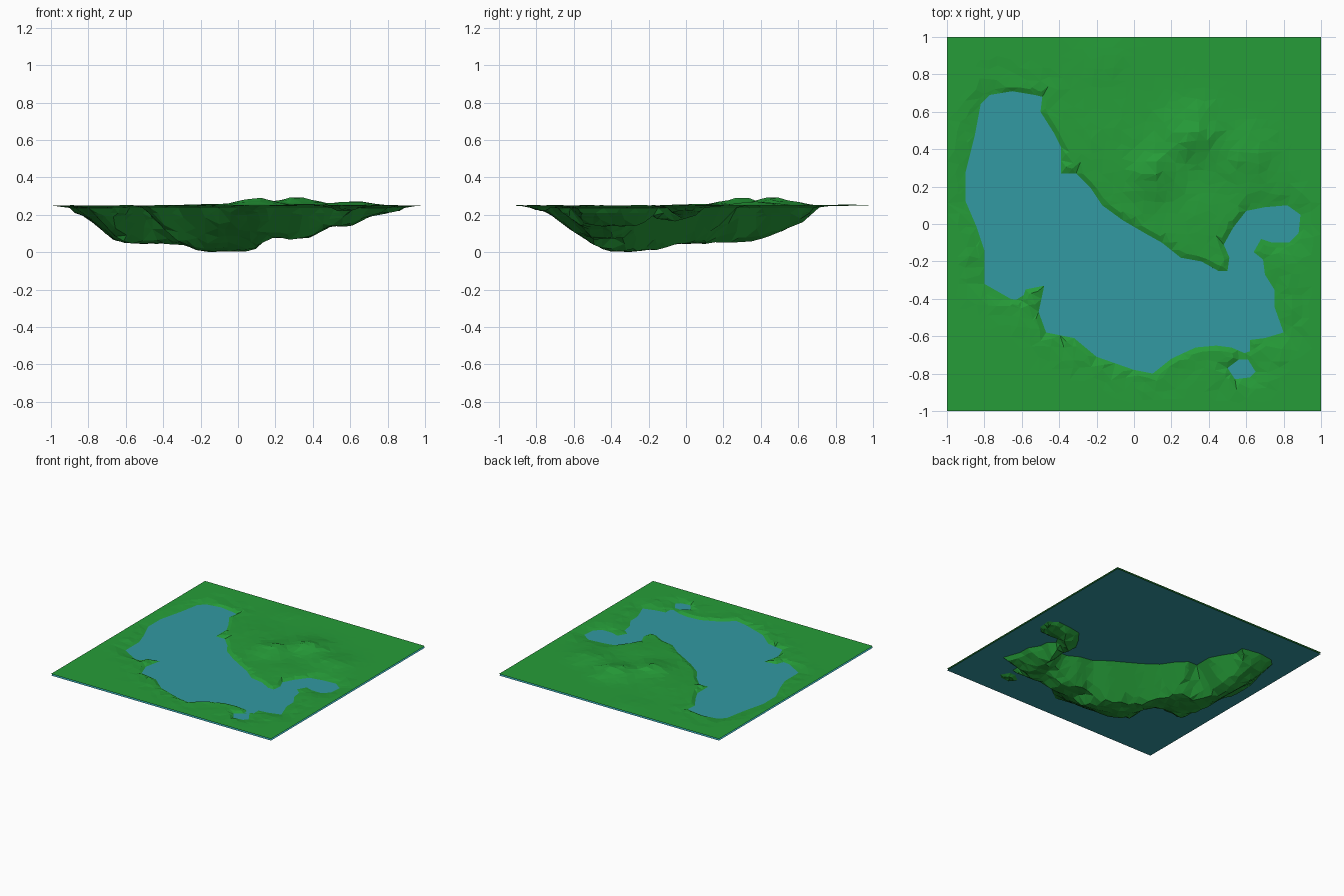
import bpy
import math
import random
from mathutils import Vector
from mathutils.geometry import delaunay_2d_cdt, intersect_point_line

if "Cube" in bpy.data.objects:
    bpy.data.objects.remove(bpy.data.objects["Cube"])

random.seed(4)
LAND, WATER = 0.25, 0.237

# Shorelines, clockwise from the north-west corner of the lake
LAKE = [(-.49, .68), (-.50, .60), (-.43, .49), (-.39, .41), (-.39, .27), (-.31, .27),
        (-.23, .19), (-.17, .10), (-.06, .02), (.06, -.05), (.15, -.10), (.25, -.18),
        (.36, -.20), (.45, -.25), (.50, -.25), (.51, -.18), (.48, -.11), (.53, -.02),
        (.60, .07), (.70, .09), (.82, .10), (.89, .05), (.88, -.05), (.83, -.10),
        (.74, -.10), (.68, -.08), (.64, -.15), (.69, -.19), (.70, -.27), (.75, -.35),
        (.75, -.44), (.80, -.58), (.70, -.61), (.62, -.62), (.62, -.68), (.59, -.69),
        (.52, -.66), (.44, -.65), (.33, -.66), (.20, -.72), (.10, -.80), (0, -.78),
        (-.20, -.71), (-.32, -.61), (-.47, -.58), (-.51, -.47), (-.48, -.33),
        (-.58, -.35), (-.60, -.41), (-.66, -.40), (-.80, -.32), (-.80, -.14),
        (-.84, -.02), (-.90, .12), (-.90, .28), (-.85, .48), (-.82, .64),
        (-.77, .69), (-.65, .71), (-.53, .69)]
POND = [(.56, -.725), (.61, -.725), (.65, -.79), (.62, -.82), (.54, -.83), (.50, -.77)]

# Lowest bed height along x and along y
BED_X = [(-1, .25), (-.93, .24), (-.8, .18), (-.65, .055), (-.5, .045), (-.3, .045),
         (-.2, .006), (.08, .004), (.16, .08), (.35, .065), (.5, .14), (.6, .14),
         (.7, .19), (.8, .21), (1, .25)]
BED_Y = [(-1, .25), (-.75, .22), (-.6, .11), (-.5, .04), (-.4, .002), (-.2, .008),
         (0, .04), (.3, .045), (.45, .09), (.6, .15), (.7, .21), (1, .25)]
# Hills: x, y, height, radius
HILLS = [(.10, .28, .044, .12), (.31, .48, .045, .13), (.60, .37, .024, .13),
         (-.12, .45, .008, .2), (.35, .05, .008, .15), (-.15, .87, .005, .12)]


def material(name, colour):
    m = bpy.data.materials.new(name)
    m.diffuse_color = (*colour, 1)
    m.use_nodes = True
    m.node_tree.nodes["Principled BSDF"].inputs["Base Color"].default_value = m.diffuse_color
    return m


def lookup(table, t):
    for (a, za), (b, zb) in zip(table, table[1:]):
        if t <= b:
            return za + (zb - za) * (t - a) / (b - a)
    return table[-1][1]


def shore_distance(p):
    """Distance to the nearest shore, negative under water."""
    best, inside = 9.0, False
    for loop in (LAKE, POND):
        for a, b in zip(loop, loop[1:] + loop[:1]):
            a, b = Vector(a), Vector(b)
            t = max(0, min(1, (p - a).dot(b - a) / (b - a).length_squared))
            best = min(best, (p - a.lerp(b, t)).length)
            if (a.y > p.y) != (b.y > p.y):
                if p.x < a.x + (p.y - a.y) * (b.x - a.x) / (b.y - a.y):
                    inside = not inside
    return -best if inside else best


def height(p):
    d = shore_distance(p)
    if abs(d) < 0.002:
        return WATER
    if d < 0:
        bed = max(lookup(BED_X, p.x), lookup(BED_Y, p.y))
        bed += random.uniform(-.004, .008)
        return max(0, min(WATER - .008, max(bed, WATER + d * 1.05)))
    bank = 0.08 if p.x < -.7 or p.x > .6 else 0.025
    z = WATER + (LAND - WATER) * min(1, d / bank)
    hill = sum(h * math.exp(-((p.x - x) ** 2 + (p.y - y) ** 2) / r ** 2)
               for x, y, h, r in HILLS)
    if hill > .001:
        hill *= random.uniform(.75, 1.15)
    elif d < .15 and max(abs(p.x), abs(p.y)) < .93:
        hill = random.uniform(-.003, .002)
    return z + hill * min(1, d / .05)


# Terrain plan: shoreline edges, a row of points on each side, and a loose grid
points, edges = [], []
for loop in (LAKE, POND):
    start = len(points)
    for a, b in zip(loop, loop[1:] + loop[:1]):
        a, b = Vector(a), Vector(b)
        points += [a, a.lerp(b, .5)]
    n = len(points) - start
    edges += [(start + i, start + (i + 1) % n) for i in range(n)]
shore = list(points)
for i, j in edges:
    a, b = shore[i], shore[j]
    side = Vector((a.y - b.y, b.x - a.x)).normalized() * .026
    for q in ((a + b) / 2 + side, (a + b) / 2 - side):
        if abs(shore_distance(q)) > .02:
            points.append(q)
N = 36
for i in range(N + 1):
    for j in range(N + 1):
        q = Vector((-1 + 2 * i / N, -1 + 2 * j / N))
        if 0 < i < N and 0 < j < N:
            q += Vector((random.uniform(-.016, .016), random.uniform(-.016, .016)))
            if abs(shore_distance(q)) < .035:
                continue
        points.append(q)
plan = delaunay_2d_cdt(points, edges, [], 0, 1e-5)

# Terrain surface with the lake basin
verts = [(p.x, p.y, LAND if max(abs(p.x), abs(p.y)) > .999 else height(p)) for p in plan[0]]
faces = []
for f in plan[2]:
    a, b, c = (plan[0][k] for k in f)
    turn = (b - a).cross(c - a)
    if abs(turn) > 1e-8:
        faces.append(list(f) if turn > 0 else list(f)[::-1])
mesh = bpy.data.meshes.new("terrain")
mesh.from_pydata(verts, [], faces)
mesh.materials.append(material("grass green", (.019, .335, .040)))
bpy.context.collection.objects.link(bpy.data.objects.new("terrain", mesh))

# Water sheet under the whole square
bpy.ops.mesh.primitive_plane_add(size=2, location=(0, 0, WATER))
water = bpy.context.object
water.name = "water"
water.data.materials.append(material("lake teal", (.032, .320, .365)))
